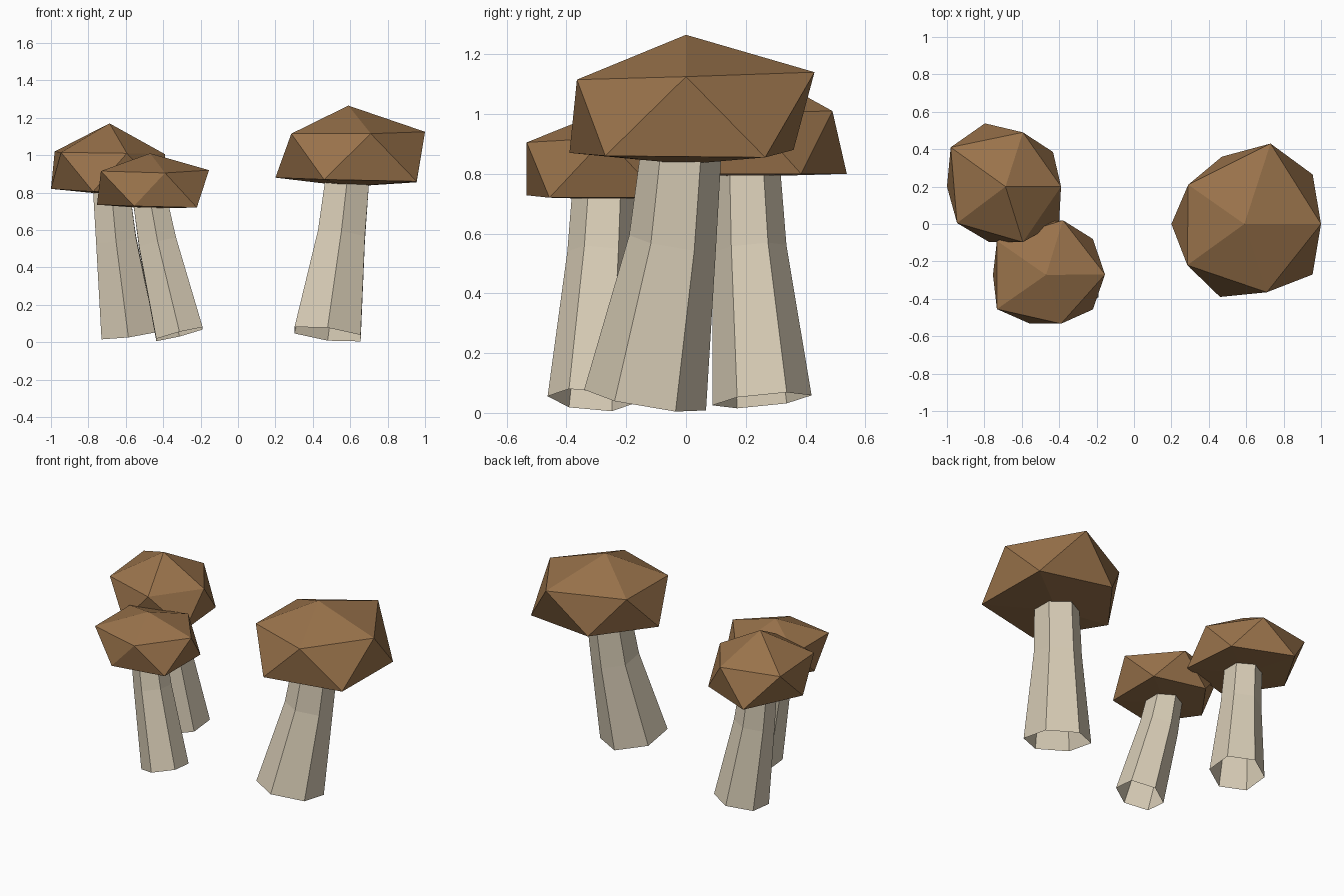
import bpy, math


def material(name, rgb):
    m = bpy.data.materials.new(name)
    m.diffuse_color = (*rgb, 1)
    return m


CAP = material("cap brown", (0.32, 0.17, 0.07))
STEM = material("stem cream", (0.69, 0.61, 0.47))


def add_mesh(name, verts, faces, mat):
    me = bpy.data.meshes.new(name)
    me.from_pydata(verts, [], faces)
    me.materials.append(mat)
    me.update()
    ob = bpy.data.objects.new(name, me)
    bpy.context.collection.objects.link(ob)


# Cap: squashed icosahedron made of a peak, two rings of five and an underside point
def cap(name, peak, upper, lower, under):
    verts = [peak, *upper, *lower, under]
    faces = []
    for k in range(5):
        u, u2 = 1 + k, 1 + (k + 1) % 5
        l, l2 = 6 + k, 6 + (k + 1) % 5
        faces += [(0, u, u2), (u, l, u2), (l, l2, u2), (l2, l, 11)]
    add_mesh(name, verts, faces, CAP)


# Stem: open six-sided tube through (centre, radius, tilt) rings
def stem(name, rings, slope):
    verts, faces = [], []
    for x, y, z, r, tilt in rings:
        for k in range(6):
            a = math.radians(30 + 60 * k)
            dx, dy = r * math.cos(a), r * math.sin(a)
            verts.append((x + dx, y + dy, z + tilt * (slope[0] * dx + slope[1] * dy)))
    for i in range(len(rings) - 1):
        for k in range(6):
            a, b = 6 * i + k, 6 * i + (k + 1) % 6
            faces.append((a, b, b + 6, a + 6))
    add_mesh(name, verts, faces, STEM)


# Large mushroom on the right
cap("large_cap", (0.59, 0, 1.265),
    [(1.0, 0, 1.125), (0.73, 0.43, 1.14), (0.29, 0.21, 1.115),
     (0.285, -0.22, 1.115), (0.71, -0.365, 1.115)],
    [(0.955, 0.265, 0.855), (0.47, 0.36, 0.88), (0.2, 0, 0.88),
     (0.46, -0.39, 0.87), (0.955, -0.27, 0.86)], (0.6, 0, 0.832))
stem("large_stem", [(0.479, -0.137, 0.043, 0.204, 1), (0.553, -0.045, 0.57, 0.145, 1),
                    (0.583, -0.018, 0.86, 0.136, 0)], (-0.12, -0.17))

# Medium mushroom at the back left
cap("medium_cap", (-0.687, 0.2, 1.17),
    [(-0.39, 0.2, 1.005), (-0.594, 0.49, 1.01), (-0.98, 0.41, 1.02),
     (-0.946, 0.005, 1.015), (-0.594, -0.097, 1.01)],
    [(-0.433, 0.385, 0.80), (-0.797, 0.538, 0.80), (-1.0, 0.2, 0.82),
     (-0.775, -0.096, 0.805), (-0.40, 0.015, 0.80)], (-0.69, 0.2, 0.79))
stem("medium_stem", [(-0.586, 0.254, 0.042, 0.166, 1), (-0.652, 0.213, 0.55, 0.123, 1),
                     (-0.677, 0.203, 0.81, 0.113, 0)], (0.128, 0.1))

# Small mushroom at the front left
cap("small_cap", (-0.47, -0.272, 1.01),
    [(-0.155, -0.27, 0.92), (-0.38, 0.02, 0.91), (-0.733, -0.09, 0.915),
     (-0.733, -0.455, 0.915), (-0.39, -0.533, 0.905)],
    [(-0.22, -0.08, 0.72), (-0.556, 0.0, 0.725), (-0.754, -0.272, 0.735),
     (-0.556, -0.533, 0.728), (-0.22, -0.457, 0.72)], (-0.47, -0.272, 0.715))
stem("small_stem", [(-0.313, -0.32, 0.043, 0.143, 1), (-0.43, -0.283, 0.53, 0.114, 1),
                    (-0.466, -0.273, 0.74, 0.108, 0)], (0.25, -0.09))
